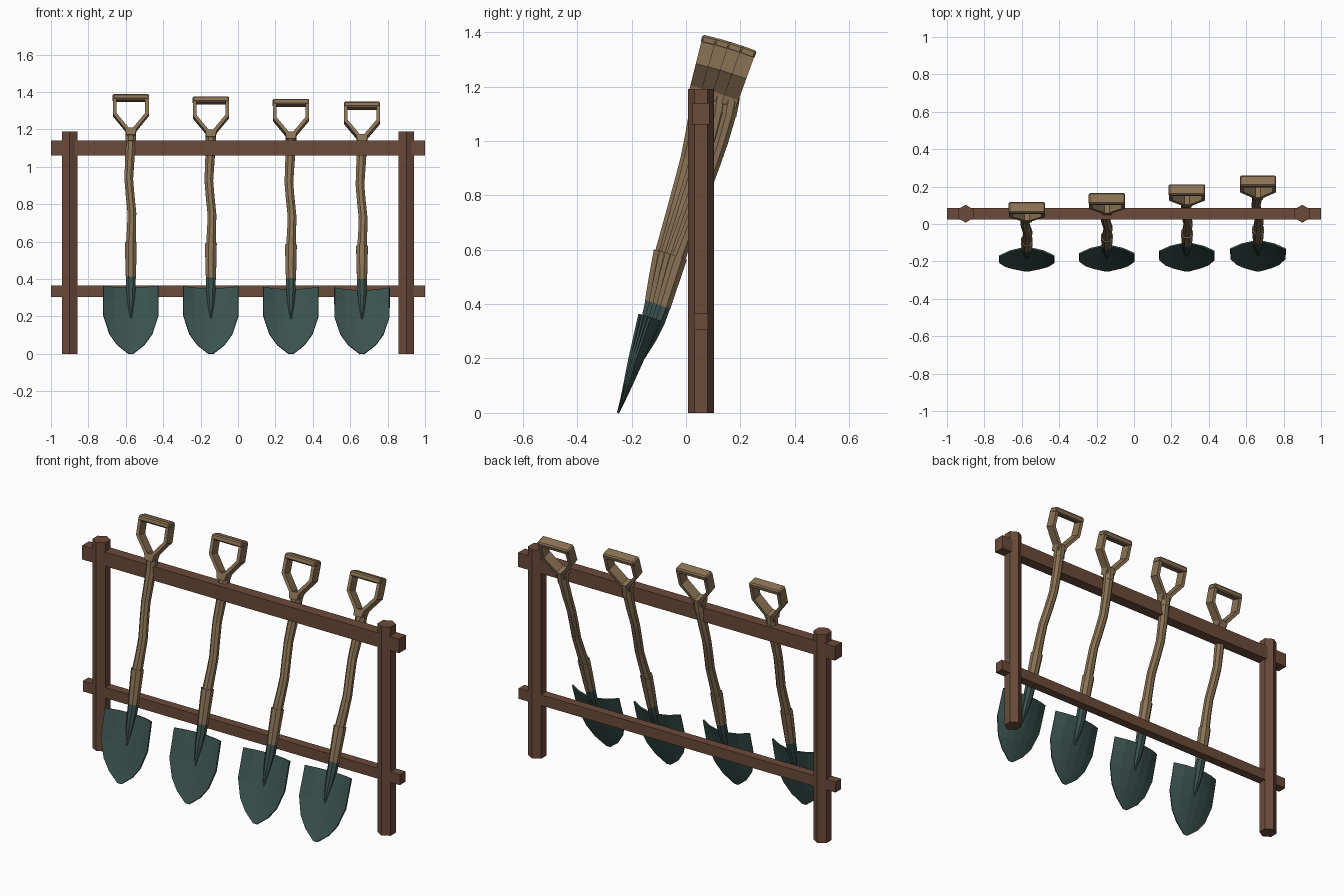
import bpy, bmesh, math

if "Cube" in bpy.data.objects:
    bpy.data.objects.remove(bpy.data.objects["Cube"])


def material(name, color):
    m = bpy.data.materials.new(name)
    m.diffuse_color = (*color, 1)
    m.use_nodes = True
    m.node_tree.nodes["Principled BSDF"].inputs["Base Color"].default_value = m.diffuse_color
    return m


RACK = material("dark brown timber", (0.147, 0.069, 0.042))
WOOD = material("tan wood", (0.258, 0.171, 0.091))
STEEL = material("dark teal steel", (0.042, 0.084, 0.076))


def make(name, bm, mat, lean=0.0, loc=(0, 0, 0)):
    bmesh.ops.recalc_face_normals(bm, faces=bm.faces)
    me = bpy.data.meshes.new(name)
    bm.to_mesh(me)
    bm.free()
    me.materials.append(mat)
    ob = bpy.data.objects.new(name, me)
    ob.location = loc
    ob.rotation_euler = (-lean, 0, 0)
    bpy.context.collection.objects.link(ob)
    return ob


def loft(rings, sides, turn=0.0):
    """Closed tube through rings of (x, y, z, radius)."""
    bm = bmesh.new()
    loops = []
    for x, y, z, r in rings:
        loops.append([bm.verts.new((x + r * math.cos(turn + math.tau * i / sides),
                                    y + r * math.sin(turn + math.tau * i / sides), z))
                      for i in range(sides)])
    for a, b in zip(loops, loops[1:]):
        for i in range(sides):
            j = (i + 1) % sides
            bm.faces.new((a[i], a[j], b[j], b[i]))
    bm.faces.new(loops[0])
    bm.faces.new(loops[-1])
    return bm


def box(size, center, bevel=0.0):
    bm = bmesh.new()
    bmesh.ops.create_cube(bm, size=1)
    for v in bm.verts:
        v.co = [c + s * k for c, s, k in zip(center, size, v.co)]
    if bevel:
        bmesh.ops.bevel(bm, geom=bm.edges[:], offset=bevel, segments=1, affect='EDGES')
    return bm


def yoke():
    """Forked frame joining the shaft to the grip, as (outer, inner) point pairs."""
    half = [((-.096, 1.41), (-.077, 1.405)), ((-.096, 1.315), (-.077, 1.32)),
            ((-.03, 1.232), (-.016, 1.244)), ((-.024, 1.2), (-.012, 1.238))]
    pairs = half + [((-o[0], o[1]), (-i[0], i[1])) for o, i in reversed(half)]
    bm = bmesh.new()
    loops = []
    for o, i in pairs:
        loops.append([bm.verts.new((p[0], y, p[1]))
                      for p, y in ((o, -.033), (o, .023), (i, .023), (i, -.033))])
    for a, b in zip(loops, loops[1:]):
        for k in range(4):
            j = (k + 1) % 4
            bm.faces.new((a[k], a[j], b[j], b[k]))
    bm.faces.new(loops[0])
    bm.faces.new(loops[-1])
    return bm


def blade():
    """Dished plate; rows are (height, half width, centre depth, wing depth)."""
    rows = [(0, .012, 0, 0), (.05, .073, .006, 0), (.11, .115, .012, -.003),
            (.21, .147, .02, -.008), (.3, .147, .026, -.01), (.372, .147, .032, -.012)]
    bm = bmesh.new()
    grid = []
    for z, w, c, e in rows:
        grid.append([bm.verts.new((w * u, e + (c - e) * (1 - u * u), z))
                     for u in (-1, -.6, -.2, .2, .6, 1)])
    for a, b in zip(grid, grid[1:]):
        for k in range(5):
            bm.faces.new((a[k], a[k + 1], b[k + 1], b[k]))
    return bm


# Rack: hexagonal posts and square rails
for side, sx in (("left", -1), ("right", 1)):
    make("post_" + side, loft([(sx * .9, .055, 0, .0475), (sx * .9, .055, 1.19, .0475)],
                              6, math.pi / 2), RACK)
make("top_rail", box((2, .062, .08), (0, .055, 1.1)), RACK)
make("lower_rail", box((2, .05, .06), (0, .055, .335)), RACK)

# Shovels, each leaning a little further back
for n, (x, deg) in enumerate(((-.573, 14), (-.145, 16), (.283, 18), (.663, 20)), 1):
    lean, loc = math.radians(deg), (x, -.25, 0)
    turn = math.pi / 8

    def part(name, bm, mat):
        return make(f"{name}_{n}", bm, mat, lean, loc)

    # Blade and tapered socket
    b = part("blade", blade(), STEEL)
    s = b.modifiers.new("thickness", 'SOLIDIFY')
    s.thickness = .008
    s.offset = 0
    part("socket", loft([(0, .016, .2, .004), (0, .022, .3, .021), (0, .024, .37, .027),
                         (0, .023, .435, .028)], 8, turn), STEEL)
    # Sleeve and slightly crooked shaft
    part("sleeve", loft([(0, .023, .425, .029), (0, .018, .52, .032),
                         (0, .014, .615, .034)], 8, turn), WOOD)
    part("shaft", loft([(0, .014, .6, .028), (.004, .015, .7, .026), (.006, .016, .78, .025),
                        (-.004, .018, .88, .025), (-.011, .019, .97, .025),
                        (-.006, .016, 1.07, .027), (0, .008, 1.18, .028)], 8, turn), WOOD)
    # Collar, fork and grip
    part("collar", loft([(0, .008, 1.17, .031), (0, -.003, 1.24, .031)], 8, turn), WOOD)
    part("handle_fork", yoke(), WOOD)
    part("grip", box((.195, .06, .032), (0, -.005, 1.409), .007), WOOD)
